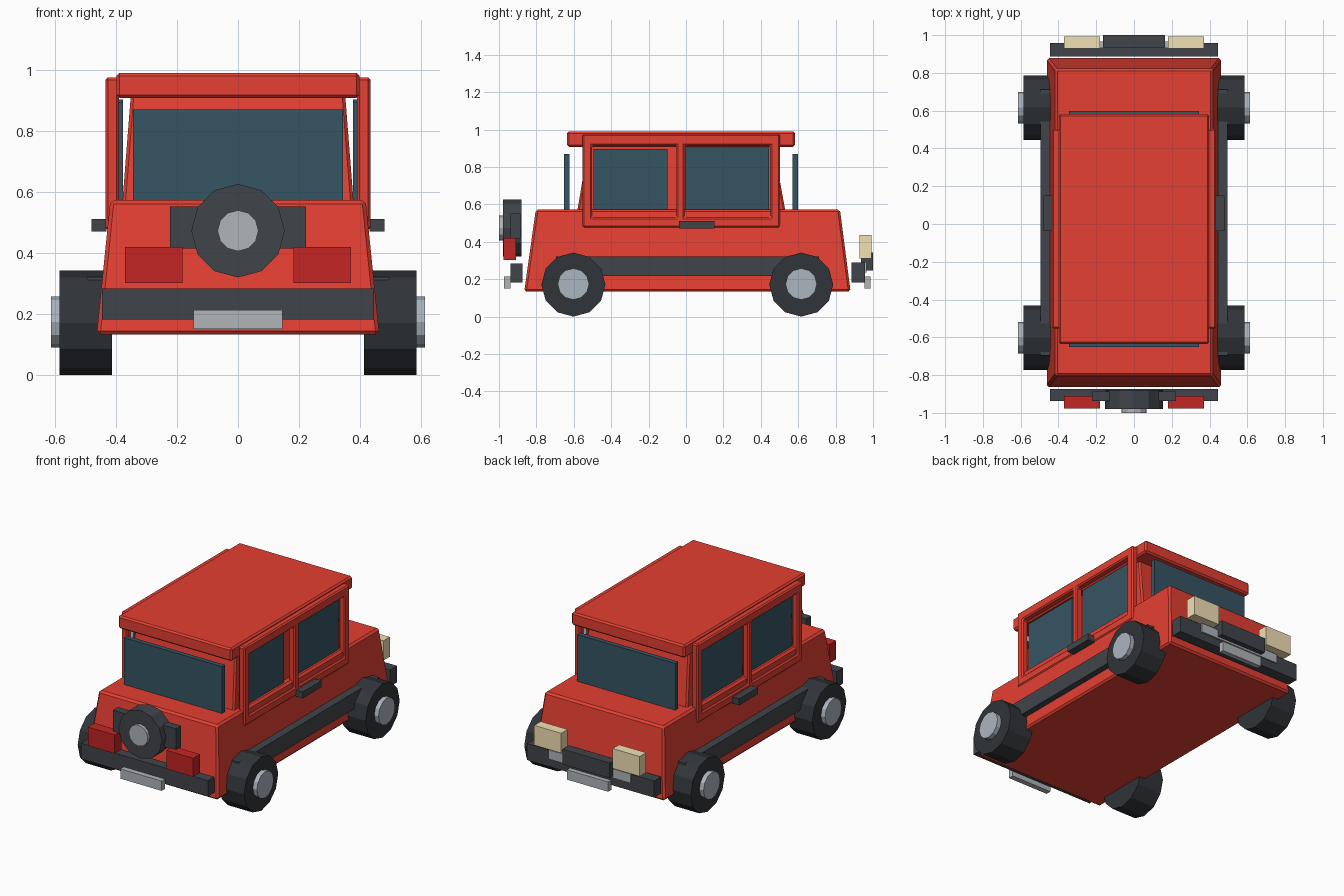
import bpy, bmesh
from mathutils import Matrix

if "Cube" in bpy.data.objects:
    bpy.data.objects.remove(bpy.data.objects["Cube"])


def material(name, r, g, b):
    m = bpy.data.materials.new(name)
    m.diffuse_color = (r, g, b, 1)
    m.use_nodes = True
    m.node_tree.nodes["Principled BSDF"].inputs["Base Color"].default_value = m.diffuse_color
    return m


RED = material("red_paint", 0.78, 0.05, 0.032)
GLASS = material("tinted_glass", 0.036, 0.089, 0.125)
DARK = material("dark_trim", 0.051, 0.058, 0.068)
TYRE = material("rubber", 0.030, 0.034, 0.040)
METAL = material("metal", 0.44, 0.46, 0.48)
HUB = material("hub_metal", 0.41, 0.46, 0.52)
LAMP_RED = material("red_lamp", 0.55, 0.018, 0.018)
LAMP = material("cream_lamp", 0.90, 0.75, 0.46)


def finish(bm, name, mat, bevel=0):
    bmesh.ops.recalc_face_normals(bm, faces=bm.faces)
    me = bpy.data.meshes.new(name)
    bm.to_mesh(me)
    bm.free()
    me.materials.append(mat)
    ob = bpy.data.objects.new(name, me)
    bpy.context.collection.objects.link(ob)
    if bevel:
        mod = ob.modifiers.new("edge_bevel", 'BEVEL')
        mod.width = bevel
        mod.segments = 1
    return ob


def box(name, mat, x, y, z, bevel=0, top=None):
    """Box from ranges; top = (x range, y range) tapers the upper face."""
    tx, ty = top or (x, y)
    bm = bmesh.new()
    bmesh.ops.create_cube(bm, size=1)
    for v in bm.verts:
        up = v.co.z > 0
        rx, ry = (tx, ty) if up else (x, y)
        v.co = (rx[v.co.x > 0], ry[v.co.y > 0], z[up])
    return finish(bm, name, mat, bevel)


def pair(name, mat, x, y, z, bevel=0):
    """Left and right copies of a box given by its right-hand x range."""
    box(name + "_right", mat, x, y, z, bevel)
    box(name + "_left", mat, (-x[1], -x[0]), y, z, bevel)


def disc(name, mat, centre, radius, depth, axis):
    bm = bmesh.new()
    bmesh.ops.create_cone(bm, cap_ends=True, segments=12, radius1=radius,
                          radius2=radius, depth=depth)
    turn = Matrix.Rotation(1.5707963, 4, 'Y' if axis == 'X' else 'X')
    bmesh.ops.transform(bm, matrix=Matrix.Translation(centre) @ turn, verts=bm.verts)
    return finish(bm, name, mat)


def window_frame(name, side):
    """Side panel with two window openings, extruded from a grid of cells."""
    ys = (-0.553, -0.503, -0.05, -0.007, 0.452, 0.502)
    zs = (0.475, 0.53, 0.914, 0.975)
    bm = bmesh.new()
    grid = [[bm.verts.new((side * 0.39, y, z)) for z in zs] for y in ys]
    for i in range(5):
        for j in range(3):
            if j == 1 and i in (1, 3):
                continue
            bm.faces.new((grid[i][j], grid[i + 1][j], grid[i + 1][j + 1], grid[i][j + 1]))
    bmesh.ops.recalc_face_normals(bm, faces=bm.faces)
    ext = bmesh.ops.extrude_face_region(bm, geom=bm.faces[:], use_keep_orig=True)
    for v in ext["geom"]:
        if isinstance(v, bmesh.types.BMVert):
            v.co.x = side * 0.434
    ob = finish(bm, name, RED, 0.008)
    ob.modifiers["edge_bevel"].limit_method = 'ANGLE'


# Body, cabin and roof
box("body", RED, (-0.463, 0.463), (-0.865, 0.88), (0.133, 0.573), 0.012,
    ((-0.418, 0.418), (-0.803, 0.823)))
box("cabin", RED, (-0.379, 0.379), (-0.582, 0.532), (0.56, 0.93), 0.01,
    ((-0.35, 0.35), (-0.52, 0.465)))
box("roof", RED, (-0.398, 0.398), (-0.636, 0.582), (0.908, 0.99), 0.01)

# Glass and side frames
box("windscreen", GLASS, (-0.344, 0.344), (-0.652, -0.622), (0.57, 0.87))
box("rear_window", GLASS, (-0.344, 0.344), (0.569, 0.599), (0.57, 0.87))
pair("first_side_window", GLASS, (0.377, 0.393), (-0.495, -0.10), (0.56, 0.895))
pair("second_side_window", GLASS, (0.377, 0.393), (-0.005, 0.445), (0.56, 0.903))
window_frame("window_frame_right", 1)
window_frame("window_frame_left", -1)

# Side trim
pair("sill", DARK, (0.40, 0.494), (-0.695, 0.712), (0.218, 0.322))
pair("door_handle", DARK, (0.43, 0.48), (-0.037, 0.152), (0.47, 0.511))

# Road wheels
for end, y in (("front", -0.602), ("rear", 0.616)):
    for side, s in (("right", 1), ("left", -1)):
        disc(f"{end}_tyre_{side}", TYRE, (s * 0.498, y, 0.171), 0.171, 0.172, 'X')
        disc(f"{end}_hub_{side}", HUB, (s * 0.55, y, 0.174), 0.084, 0.126, 'X')

# Front end
box("front_bumper", DARK, (-0.446, 0.446), (-0.938, -0.874), (0.183, 0.283))
box("front_plate", METAL, (-0.145, 0.145), (-0.972, -0.938), (0.151, 0.213))
pair("front_lamp", LAMP_RED, (0.181, 0.37), (-0.977, -0.91), (0.302, 0.42))
box("spare_bracket", DARK, (-0.222, 0.222), (-0.938, -0.886), (0.415, 0.552))
disc("spare_tyre", DARK, (0, -0.929, 0.473), 0.153, 0.1, 'Y')
disc("spare_hub", METAL, (0, -0.97, 0.473), 0.067, 0.06, 'Y')

# Rear end
box("rear_bumper", DARK, (-0.446, 0.446), (0.886, 0.957), (0.183, 0.288))
box("rear_plate", METAL, (-0.145, 0.145), (0.955, 0.987), (0.151, 0.213))
box("rear_bar", METAL, (-0.287, 0.287), (0.935, 0.966), (0.235, 0.293))
box("rear_panel", DARK, (-0.165, 0.165), (0.935, 1.0), (0.247, 0.343))
pair("rear_lamp", LAMP, (0.181, 0.37), (0.928, 0.993), (0.311, 0.437))
